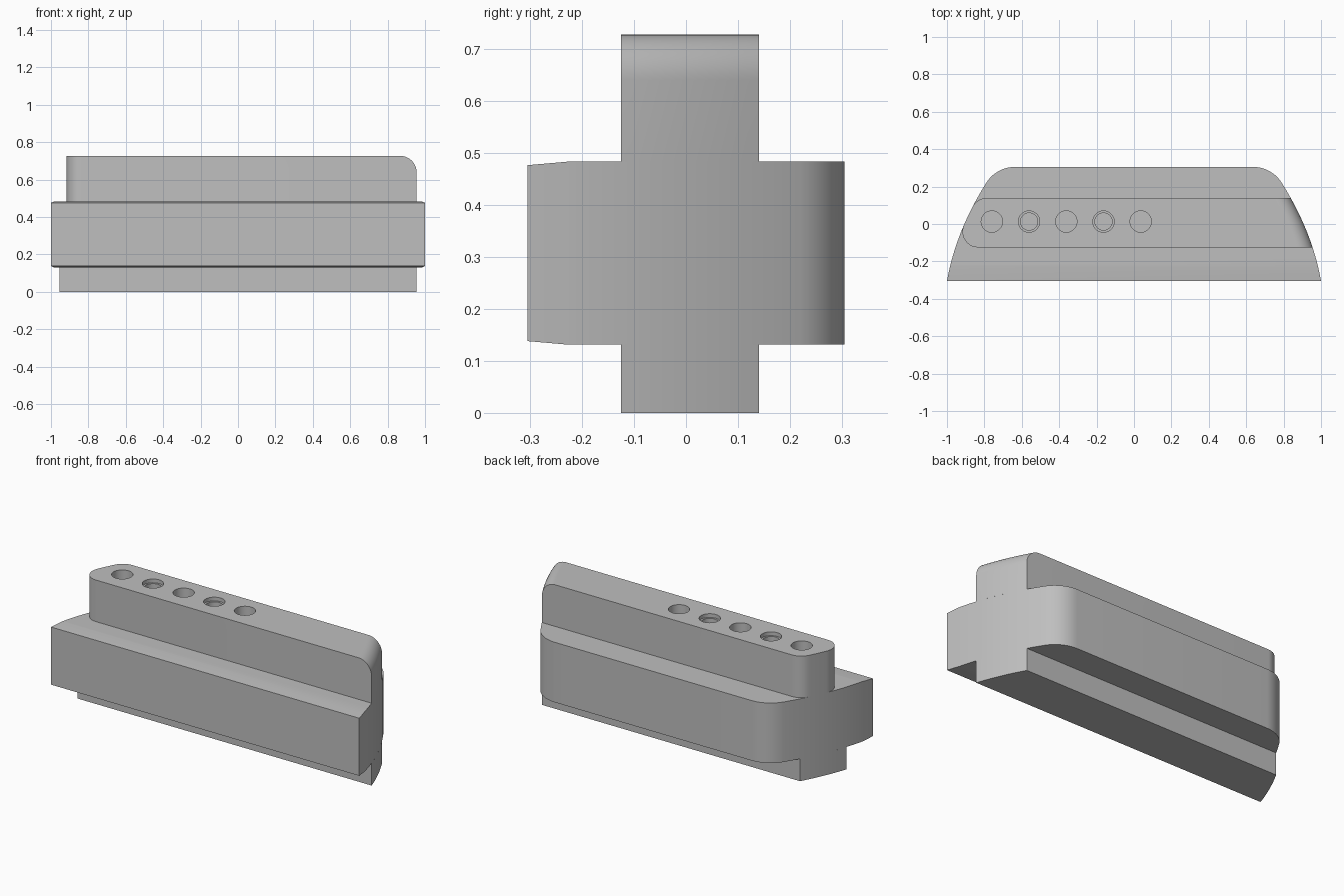
import bpy, bmesh, math
from mathutils import Vector

cube = bpy.data.objects.get("Cube")
if cube:
    bpy.data.objects.remove(cube)

FRONT, BACK = -0.305, 0.305          # flange depth
WEB_FRONT, WEB_BACK = -0.125, 0.14   # tab depth
LOW, HIGH, TOP = 0.131, 0.483, 0.727

grey = bpy.data.materials.new("grey")
grey.use_nodes = True
grey.diffuse_color = (0.52, 0.52, 0.52, 1)
grey.node_tree.nodes["Principled BSDF"].inputs["Base Color"].default_value = grey.diffuse_color


def end_x(y):
    """Half length of the bowed ends at depth y."""
    t = y - FRONT
    return 1 - 0.174 * t - 0.43 * t * t


def side(y0, y1, sign=1, n=12):
    ys = [y0 + (y1 - y0) * i / n for i in range(n + 1)]
    return [Vector((sign * end_x(y), y)) for y in ys]


def fillet(p, corner, q, n=10):
    """Circular arc from p to q, tangent to both legs at the corner."""
    p, c, q = Vector(p), Vector(corner), Vector(q)
    w = math.cos((c - p).angle(q - c) / 2)
    pts = []
    for i in range(n + 1):
        t = i / n
        a, b, d = (1 - t) ** 2, 2 * w * t * (1 - t), t * t
        pts.append((p * a + c * b + q * d) / (a + b + d))
    return pts


def loft(bm, rings):
    """Stack (height, outline) rings into a closed solid."""
    loops = [[bm.verts.new((p[0], p[1], z)) for p in pts] for z, pts in rings]
    n = len(loops[0])
    for a, b in zip(loops, loops[1:]):
        for i in range(n):
            j = (i + 1) % n
            bm.faces.new((a[i], a[j], b[j], b[i]))
    bm.faces.new(loops[0][::-1])
    bm.faces.new(loops[-1])


def finish(bm, name):
    bmesh.ops.recalc_face_normals(bm, faces=bm.faces)
    mesh = bpy.data.meshes.new(name)
    bm.to_mesh(mesh)
    bm.free()
    mesh.materials.append(grey)
    ob = bpy.data.objects.new(name, mesh)
    bpy.context.collection.objects.link(ob)
    return ob


def smooth(ob):
    bpy.ops.object.select_all(action="DESELECT")
    ob.select_set(True)
    bpy.context.view_layer.objects.active = ob
    bpy.ops.object.shade_smooth_by_angle(angle=math.radians(25))


# Wide middle flange with rounded back corners
right = side(FRONT, 0.22)[:-1] + fillet((end_x(0.22), 0.22), (0.737, BACK), (0.637, BACK))
outline = right + [Vector((-p.x, p.y)) for p in reversed(right)]
bm = bmesh.new()
loft(bm, [(LOW, outline), (HIGH, outline)])
# Taper the front lip slightly
bmesh.ops.bisect_plane(bm, geom=bm.verts[:] + bm.edges[:] + bm.faces[:],
                       plane_co=(0, -0.225, 0), plane_no=(0, 1, 0))
for v in bm.verts:
    drop = 0.007 * max(0, (-0.225 - v.co.y) / 0.08)
    v.co.z += drop if v.co.z < 0.3 else -drop
smooth(finish(bm, "middle_flange"))

# Lower tab with square ends
web_right = side(WEB_FRONT, WEB_BACK)
bm = bmesh.new()
lower = web_right + side(WEB_BACK, WEB_FRONT, -1)
loft(bm, [(0, lower), (LOW, lower)])
smooth(finish(bm, "lower_tab"))

# Upper tab: rounded upright corners on the right, rounded top edge on the left
back_y, front_y = 0.092, -0.01
web_left = (fillet((-0.785, WEB_BACK), (-end_x(WEB_BACK), WEB_BACK), (-end_x(back_y), back_y))
            + side(back_y, front_y, -1)[1:-1]
            + fillet((-end_x(front_y), front_y), (-end_x(WEB_FRONT), WEB_FRONT),
                     (-0.835, WEB_FRONT)))
RADIUS = 0.087
rings = [(HIGH, web_right + web_left)]
for i in range(13):
    a = math.pi / 2 * i / 12
    inset = Vector((RADIUS * (1 - math.cos(a)), 0))
    rings.append((TOP - RADIUS + RADIUS * math.sin(a), [p - inset for p in web_right] + web_left))
bm = bmesh.new()
loft(bm, rings)
upper = finish(bm, "upper_tab")


# Row of blind holes, every second one stepped
def circle(x, r, n=40):
    return [(x + r * math.cos(math.tau * i / n), 0.013 + r * math.sin(math.tau * i / n))
            for i in range(n)]


bm = bmesh.new()
for k in range(5):
    x = -0.76 + 0.199 * k
    bore = 0.046 if k % 2 else 0.057
    steps = [(0.53, bore), (0.705, bore), (0.705, 0.057), (0.76, 0.057)]
    if k % 2 == 0:
        steps = [steps[0], steps[-1]]
    loft(bm, [(z, circle(x, r)) for z, r in steps])
cutter = finish(bm, "hole_cutter")
cutter.hide_render = True
cut = upper.modifiers.new("holes", "BOOLEAN")
cut.operation = "DIFFERENCE"
cut.solver = "EXACT"
cut.object = cutter
bpy.context.view_layer.objects.active = upper
bpy.ops.object.modifier_apply(modifier=cut.name)
bpy.data.objects.remove(cutter)
smooth(upper)
